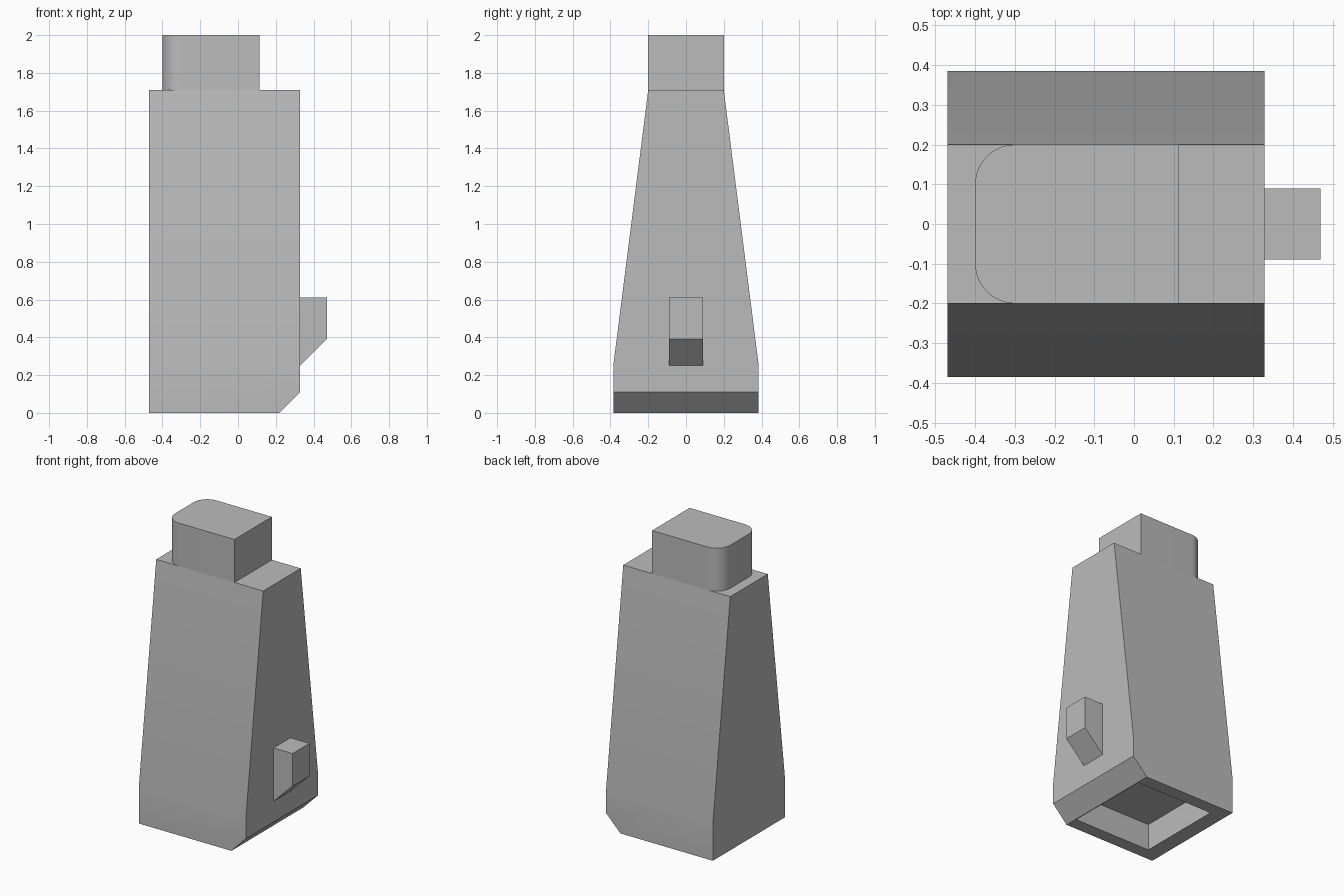
import bpy
import bmesh
import math
from mathutils import Vector

cube = bpy.data.objects.get("Cube")
if cube:
    bpy.data.objects.remove(cube, do_unlink=True)

# Single grey material
GREY = (0.5, 0.5, 0.5, 1.0)
grey = bpy.data.materials.new("plain_grey")
grey.use_nodes = True
grey.diffuse_color = GREY
shader = next(n for n in grey.node_tree.nodes if n.type == "BSDF_PRINCIPLED")
shader.inputs["Base Color"].default_value = GREY


def prism(profile, to_point, start, end):
    """Extrude a 2D profile from start to end along the axis set by to_point."""
    bm = bmesh.new()
    face = bm.faces.new([bm.verts.new(to_point(u, v, start)) for u, v in profile])
    shift = Vector(to_point(0, 0, end)) - Vector(to_point(0, 0, start))
    new = bmesh.ops.extrude_face_region(bm, geom=[face], use_keep_orig=True)["geom"]
    bmesh.ops.translate(bm, vec=shift,
                        verts=[g for g in new if isinstance(g, bmesh.types.BMVert)])
    bmesh.ops.recalc_face_normals(bm, faces=bm.faces)
    return bm


def finish(bm, name):
    """Smooth gentle bends, keep corners sharp and create the object."""
    bmesh.ops.recalc_face_normals(bm, faces=bm.faces)
    for face in bm.faces:
        face.smooth = True
    for edge in bm.edges:
        edge.smooth = edge.calc_face_angle(math.pi) < math.radians(30)
    mesh = bpy.data.meshes.new(name)
    bm.to_mesh(mesh)
    bm.free()
    mesh.materials.append(grey)
    obj = bpy.data.objects.new(name, mesh)
    bpy.context.collection.objects.link(obj)
    return obj


LEFT, RIGHT, SHOULDER = -0.47, 0.328, 1.71

# Tapered body, extruded sideways
half = [(0.385, 0), (0.385, 0.25), (0.2, SHOULDER)]
outline = half + [(-y, z) for y, z in reversed(half)]
body = prism(outline, lambda y, z, x: (x, y, z), LEFT, RIGHT)

# Sloped cut along the lower side edge
cut = bmesh.ops.bisect_plane(body, geom=body.verts[:] + body.edges[:] + body.faces[:],
                             plane_co=(0.22, 0, 0), plane_no=(0.11, 0, -0.108),
                             clear_outer=True)["geom_cut"]
bmesh.ops.edgeloop_fill(body, edges=[g for g in cut if isinstance(g, bmesh.types.BMEdge)])
bmesh.ops.recalc_face_normals(body, faces=body.faces)

# Shallow rectangular recess in the underside
base = min(body.faces, key=lambda f: f.calc_center_median().z)
bmesh.ops.inset_region(body, faces=[base], thickness=0.05)
middle = base.calc_center_median().x
for v in base.verts:
    v.co = (0.215 if v.co.x > middle else -0.365, math.copysign(0.298, v.co.y), 0)
ceiling = bmesh.ops.extrude_face_region(body, geom=[base])["geom"]
bmesh.ops.translate(body, vec=(0, 0, 0.18),
                    verts=[g for g in ceiling if isinstance(g, bmesh.types.BMVert)])
if base.is_valid and base not in ceiling:
    bmesh.ops.delete(body, geom=[base], context="FACES_ONLY")
finish(body, "body")

# Neck with two rounded corners on one side
arc = [(-0.3 - 0.1 * math.sin(a), 0.1 + 0.1 * math.cos(a))
       for a in (math.pi / 2 * i / 12 for i in range(13))]
outline = [(0.113, 0.2)] + arc
outline += [(x, -y) for x, y in reversed(outline)]
finish(prism(outline, lambda x, y, z: (x, y, z), SHOULDER, 2.0), "neck")

# Side catch with a sloped underside
outline = [(RIGHT, 0.25), (0.47, 0.39), (0.47, 0.61), (RIGHT, 0.61)]
finish(prism(outline, lambda x, z, y: (x, y, z), -0.09, 0.09), "side_catch")
